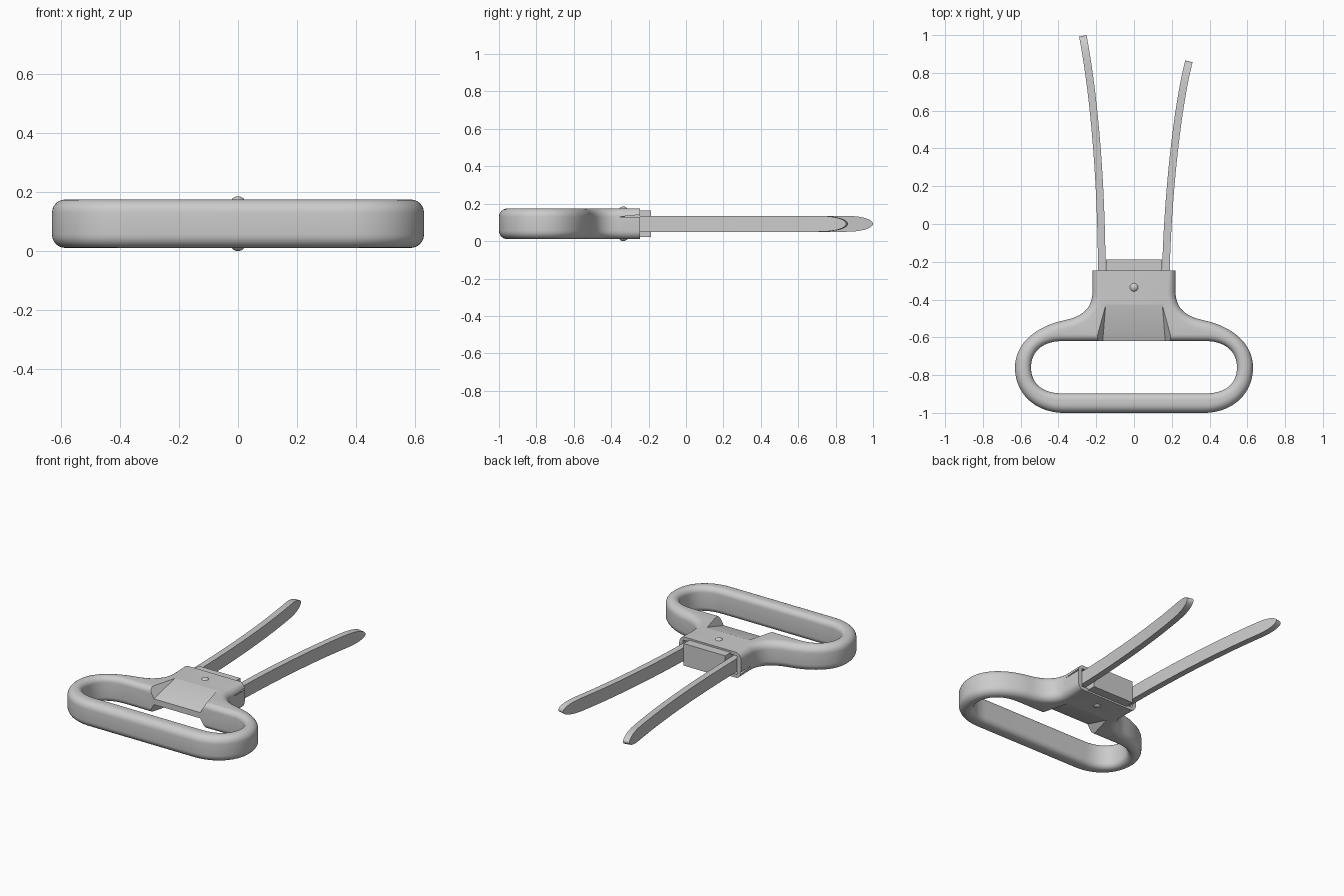
import bpy, bmesh, math
from mathutils import Vector
from mathutils.geometry import interpolate_bezier

if "Cube" in bpy.data.objects:
    bpy.data.objects.remove(bpy.data.objects["Cube"])

MID = 0.0925   # mid-height of the whole tool
HALF = 0.082   # half thickness of the handle


def make(name, bm, smooth=True):
    bmesh.ops.recalc_face_normals(bm, faces=bm.faces)
    me = bpy.data.meshes.new(name)
    bm.to_mesh(me)
    bm.free()
    ob = bpy.data.objects.new(name, me)
    bpy.context.collection.objects.link(ob)
    if smooth:
        bpy.ops.object.select_all(action='DESELECT')
        ob.select_set(True)
        bpy.context.view_layer.objects.active = ob
        bpy.ops.object.shade_smooth_by_angle(angle=math.radians(32))
    return ob


def bez(pts, n):
    return interpolate_bezier(*[Vector((p[0], p[1], 0)) for p in pts], n)


def box(name, x0, x1, y0, y1, z0, z1):
    bm = bmesh.new()
    for v in bmesh.ops.create_cube(bm, size=1)['verts']:
        v.co = ((x0 + x1) / 2 + v.co.x * (x1 - x0),
                (y0 + y1) / 2 + v.co.y * (y1 - y0),
                (z0 + z1) / 2 + v.co.z * (z1 - z0))
    return make(name, bm, False)


def closed(half):
    """Mirror a right-hand outline (top to bottom) into a closed loop."""
    return half + [Vector((-p.x, p.y, 0)) for p in reversed(half)]


def rounded_wall(bm, loop, r, sign):
    """Sweep a rounded-edge wall round the loop; return top and bottom edges."""
    n = len(loop)
    normals = []
    for i in range(n):
        t = (loop[(i + 1) % n] - loop[i]).normalized() + (loop[i] - loop[i - 1]).normalized()
        t.normalize()
        normals.append(Vector((t.y, -t.x, 0)) * sign)   # points into the material
    prof = [(r * (1 - math.cos(a)), HALF - r + r * math.sin(a))
            for a in [math.pi / 2 * k / 6 for k in range(6, -1, -1)]]
    prof += [(d, -z) for d, z in reversed(prof)]
    rings = [[bm.verts.new(p + m * d + Vector((0, 0, MID + z)))
              for p, m in zip(loop, normals)] for d, z in prof]
    for a, b in zip(rings, rings[1:]):
        for i in range(n):
            j = (i + 1) % n
            bm.faces.new((a[i], a[j], b[j], b[i]))
    return [[bm.edges.get((ring[i], ring[(i + 1) % n])) for i in range(n)]
            for ring in (rings[0], rings[-1])]


# Handle: outer outline with neck, stadium-shaped hole
outer = closed([Vector((0.22, -0.18, 0))]
               + bez([(0.22, -0.36), (0.22, -0.45), (0.28, -0.492), (0.37, -0.51)], 16)[:-1]
               + bez([(0.37, -0.51), (0.50, -0.537), (0.63, -0.62), (0.63, -0.76)], 20)[:-1]
               + bez([(0.63, -0.76), (0.63, -0.90), (0.52, -1), (0.37, -1)], 20))
hole = closed(bez([(0.38, -0.62), (0.49, -0.62), (0.545, -0.68), (0.545, -0.76)], 16)[:-1]
              + bez([(0.545, -0.76), (0.545, -0.84), (0.49, -0.897), (0.38, -0.897)], 16))
bm = bmesh.new()
o_edges = rounded_wall(bm, outer, 0.045, 1)
h_edges = rounded_wall(bm, hole, 0.035, -1)
for o, h in zip(o_edges, h_edges):
    bmesh.ops.triangle_fill(bm, use_beauty=True, use_dissolve=False, edges=o + h)
handle = make("handle", bm, False)

# Cutters: flat neck end, prong slots, sloped thumb recess on both faces
cutters = [box("neck_trim", -0.4, 0.4, -0.245, -0.1, -0.1, 0.3)]
for s in (-1, 1):
    xs = sorted((s * 0.14, s * 0.193))
    cutters.append(box("slot_cutter", *xs, -0.32, -0.2, MID - 0.06, MID + 0.06))
    bm = bmesh.new()
    for x, y, z in [(0.15, -0.43, HALF), (0.155, -0.43, 0.11), (0.167, -0.64, 0.012),
                    (0.207, -0.64, HALF), (0.222, -0.64, 0.11)]:
        for m in (-1, 1):
            bm.verts.new((m * x, y, MID + s * z))
    bmesh.ops.convex_hull(bm, input=bm.verts)
    cutters.append(make("recess_cutter", bm, False))
for c in cutters:
    c.hide_render = True
    mod = handle.modifiers.new("cut", 'BOOLEAN')
    mod.operation = 'DIFFERENCE'
    mod.solver = 'EXACT'
    mod.object = c
bpy.context.view_layer.update()
result = bpy.data.meshes.new_from_object(
    handle.evaluated_get(bpy.context.evaluated_depsgraph_get()))
handle.modifiers.clear()
handle.data = result
for c in cutters:
    bpy.data.objects.remove(c)
bpy.ops.object.select_all(action='DESELECT')
handle.select_set(True)
bpy.context.view_layer.objects.active = handle
bpy.ops.object.shade_smooth_by_angle(angle=math.radians(25))

# Spacer block between the prongs
box("spacer_block", -0.148, 0.148, -0.33, -0.188, MID - 0.071, MID + 0.071)


# Prongs: thin curved blades with elliptical tips
def prong(name, ctrl, tip_len=0.2, thick=0.02, height=0.0425):
    path = bez(ctrl, 200)
    length = sum((b - a).length for a, b in zip(path, path[1:]))
    stops = [k / 24 * (1 - tip_len / length) for k in range(24)]
    stops += [1 - tip_len / length * (1 - math.sin(math.pi / 2 * k / 14)) for k in range(15)]
    bm = bmesh.new()
    rings = []
    for u in stops:
        f = min(u * 199, 198.999)
        i = int(f)
        p = path[i].lerp(path[i + 1], f - i)
        t = (path[i + 1] - path[i]).normalized()
        side = Vector((t.y, -t.x, 0)) * thick
        e = max(0, (u - 1) * length / tip_len + 1)
        h = height * max(0.04, math.sqrt(max(0, 1 - e * e)))
        rings.append([bm.verts.new(p + side * a + Vector((0, 0, MID + h * b)))
                      for a, b in ((-1, -1), (1, -1), (1, 1), (-1, 1))])
    for a, b in zip(rings, rings[1:]):
        for i in range(4):
            j = (i + 1) % 4
            bm.faces.new((a[i], a[j], b[j], b[i]))
    bm.faces.new(rings[0])
    bm.faces.new(rings[-1])
    make(name, bm)


prong("long_prong", [(-0.17, -0.33), (-0.17, 0.25), (-0.215, 0.7), (-0.271, 0.996)])
prong("short_prong", [(0.168, -0.33), (0.17, 0.05), (0.222, 0.6), (0.291, 0.861)])

# Domed rivet heads on both faces
for name, s in (("rivet_top", 1), ("rivet_bottom", -1)):
    bm = bmesh.new()
    bmesh.ops.create_uvsphere(bm, u_segments=32, v_segments=16, radius=0.028)
    for v in bm.verts:
        v.co = (v.co.x, v.co.y - 0.335, MID + s * (HALF - 0.0175) + v.co.z)
    make(name, bm)
